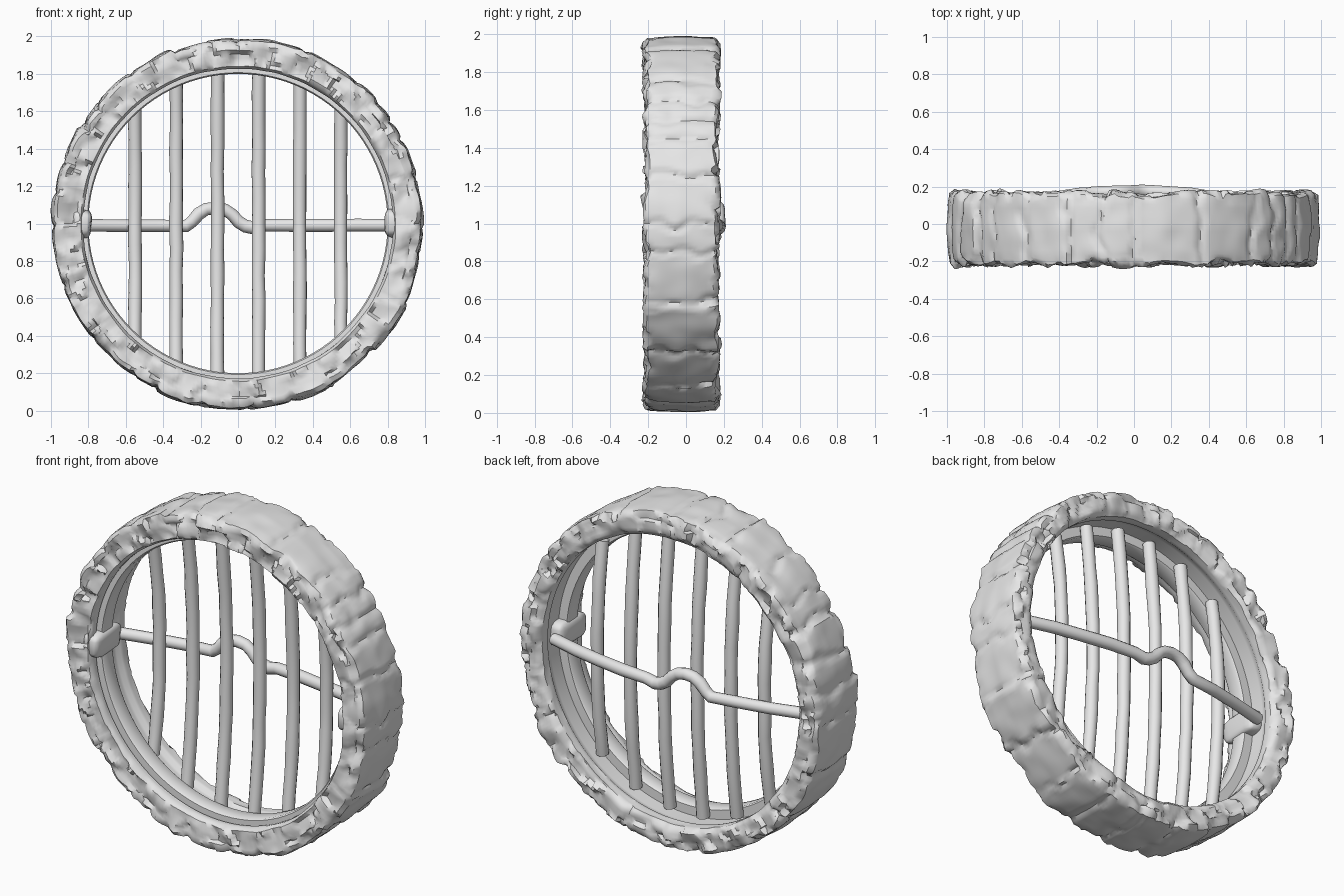
import bpy, bmesh, math, random
from mathutils import Vector, noise

random.seed(7)
cube = bpy.data.objects.get("Cube")
if cube:
    bpy.data.objects.remove(cube, do_unlink=True)

grey = bpy.data.materials.new("plain grey")
grey.use_nodes = True
grey.diffuse_color = (0.8, 0.8, 0.8, 1)
grey.node_tree.nodes["Principled BSDF"].inputs["Base Color"].default_value = (0.8, 0.8, 0.8, 1)
CENTRE = Vector((0, 0, 1))


def finish(obj, angle):
    obj.data.materials.clear()
    obj.data.materials.append(grey)
    bpy.ops.object.select_all(action='DESELECT')
    obj.select_set(True)
    bpy.context.view_layer.objects.active = obj
    bpy.ops.object.shade_smooth_by_angle(angle=math.radians(angle))


def add_mesh(name, bm, angle):
    bmesh.ops.recalc_face_normals(bm, faces=bm.faces)
    mesh = bpy.data.meshes.new(name)
    bm.to_mesh(mesh)
    bm.free()
    obj = bpy.data.objects.new(name, mesh)
    bpy.context.collection.objects.link(obj)
    finish(obj, angle)


def lathe(name, profile, steps, shape=None, angle=35):
    """Turn a closed (radius, depth) profile about the y axis."""
    bm = bmesh.new()
    rings = []
    for i in range(steps):
        a = math.tau * i / steps
        ring = []
        for r, y in profile:
            if shape:
                r, y = shape(a, r, y)
            ring.append(bm.verts.new(CENTRE + Vector((r * math.cos(a), y, r * math.sin(a)))))
        rings.append(ring)
    n = len(profile)
    for i in range(steps):
        p, q = rings[i], rings[(i + 1) % steps]
        for j in range(n):
            k = (j + 1) % n
            bm.faces.new((p[j], p[k], q[k], q[j]))
    add_mesh(name, bm, angle)


def refine(profile, step):
    """Add evenly spaced points along a closed profile."""
    out = []
    for i, a in enumerate(profile):
        a, b = Vector(a), Vector(profile[(i + 1) % len(profile)])
        n = max(1, round((b - a).length / step))
        out += [tuple(a.lerp(b, k / n)) for k in range(n)]
    return out


# Stone ring: uneven blocks round the rim, chipped front and back faces
blocks, at = [], 0.0
while at < math.tau - 0.15:
    blocks.append((at, random.uniform(-0.01, 0.004), random.uniform(-0.05, 0.05)))
    at += random.uniform(0.11, 0.36)


def stone(a, r, y):
    rough = min(1, max(0, (r - 0.825) / 0.03))
    face = min(1, max(0, (abs(y + 0.025) - 0.13) / 0.05))
    p = Vector((r * math.cos(a), y, r * math.sin(a)))
    lumps = noise.noise(p * 9)
    # every chip is a small flat facet with its own tilt
    scaled = p * 9 + 0.3 * noise.noise_vector(p * 8)
    dist, cells = noise.voronoi(scaled)
    tilt = noise.cell_vector(cells[0] * 31) * 2 - Vector((1, 1, 1))
    chip = max(-0.02, min(0.015, 0.035 * tilt.dot(scaled - cells[0])))
    # each block leans a little, with a shallow seam at its ends
    start, lift, lean = [b for b in blocks if b[0] <= a][-1]
    gap = min(abs(a + 0.06 * lumps - b) for b in [b[0] for b in blocks] + [math.tau])
    seam = max(0, 1 - gap / 0.028)
    if r > 0.93:
        r += lift + lean * (a - start) - 0.014 * seam + 0.008 * lumps
        r -= face * 0.018 * max(0, dist[0] - 0.25)
    elif face > 0:
        r += 0.005 * lumps
    out = math.copysign(1, y + 0.025)
    y += out * face * rough * (chip + 0.016 * lumps - 0.008 * seam)
    return r, y


stone_profile = refine([
    (0.828, -0.18), (0.842, -0.21), (0.968, -0.217), (0.99, -0.2),
    (0.997, -0.02), (0.99, 0.148), (0.968, 0.165), (0.87, 0.163),
    (0.845, 0.145), (0.845, 0.09), (0.86, 0.07), (0.86, -0.13), (0.83, -0.15)], 0.02)
lathe("stone_ring", stone_profile, 330, stone, 42)

# Smooth inner rim that carries the bars
lathe("inner_rim", [(0.80, -0.12), (0.807, -0.13), (0.87, -0.13), (0.87, -0.03),
                    (0.807, -0.03), (0.80, -0.04)], 96)


# Bars: swept tubes with a slight hand-made wobble
def bar(name, points, radius, wobble=0.002):
    curve = bpy.data.curves.new(name, 'CURVE')
    curve.dimensions = '3D'
    curve.bevel_depth = radius
    curve.bevel_resolution = 4
    curve.use_fill_caps = True
    spline = curve.splines.new('POLY')
    spline.points.add(len(points) - 1)
    for pt, co in zip(spline.points, points):
        pt.co = (*[c + random.uniform(-wobble, wobble) for c in co], 1)
        pt.radius = random.uniform(0.96, 1.05)
    obj = bpy.data.objects.new(name, curve)
    bpy.context.collection.objects.link(obj)
    bpy.ops.object.select_all(action='DESELECT')
    obj.select_set(True)
    bpy.context.view_layer.objects.active = obj
    bpy.ops.object.convert(target='MESH')
    finish(bpy.context.view_layer.objects.active, 55)


for i in range(6):
    x = -0.55 + 0.22 * i
    half = math.sqrt(0.84 ** 2 - x * x)
    path = []
    for k in range(13):
        t = -1 + k / 6
        path.append((x, -0.005 + 0.055 * (1 - t * t), 1 + half * t))
    bar(f"upright_bar_{i + 1}", path, 0.036)

# Cross bar behind the uprights, with a raised hump near the middle
hump = [(-0.83, 0.99), (-0.62, 0.99), (-0.44, 0.99), (-0.28, 0.985), (-0.245, 1.01),
        (-0.21, 1.05), (-0.17, 1.075), (-0.12, 1.084), (-0.07, 1.074), (-0.03, 1.048),
        (0.005, 1.01), (0.04, 0.985), (0.08, 0.978), (0.14, 0.99), (0.3, 0.99),
        (0.48, 0.99), (0.64, 0.99), (0.83, 0.99)]
bar("cross_bar", [(x, 0.05 + 0.125 * (1 - (x / 0.83) ** 2), z) for x, z in hump], 0.034)

# Rough stone lugs on the inner wall, level with the cross bar
for name, side in (("right_lug", -1), ("left_lug", 1)):
    bm = bmesh.new()
    bmesh.ops.create_cube(bm, size=1)
    bmesh.ops.bevel(bm, geom=bm.edges[:], offset=0.25, segments=3, affect='EDGES', profile=0.5)
    for v in bm.verts:
        v.co = Vector((v.co.x * 0.1 + side * 0.835, v.co.y * 0.25 - 0.08, v.co.z * 0.15 + 1))
        v.co += 0.01 * noise.noise_vector(v.co * 11)
    add_mesh(name, bm, 50)
